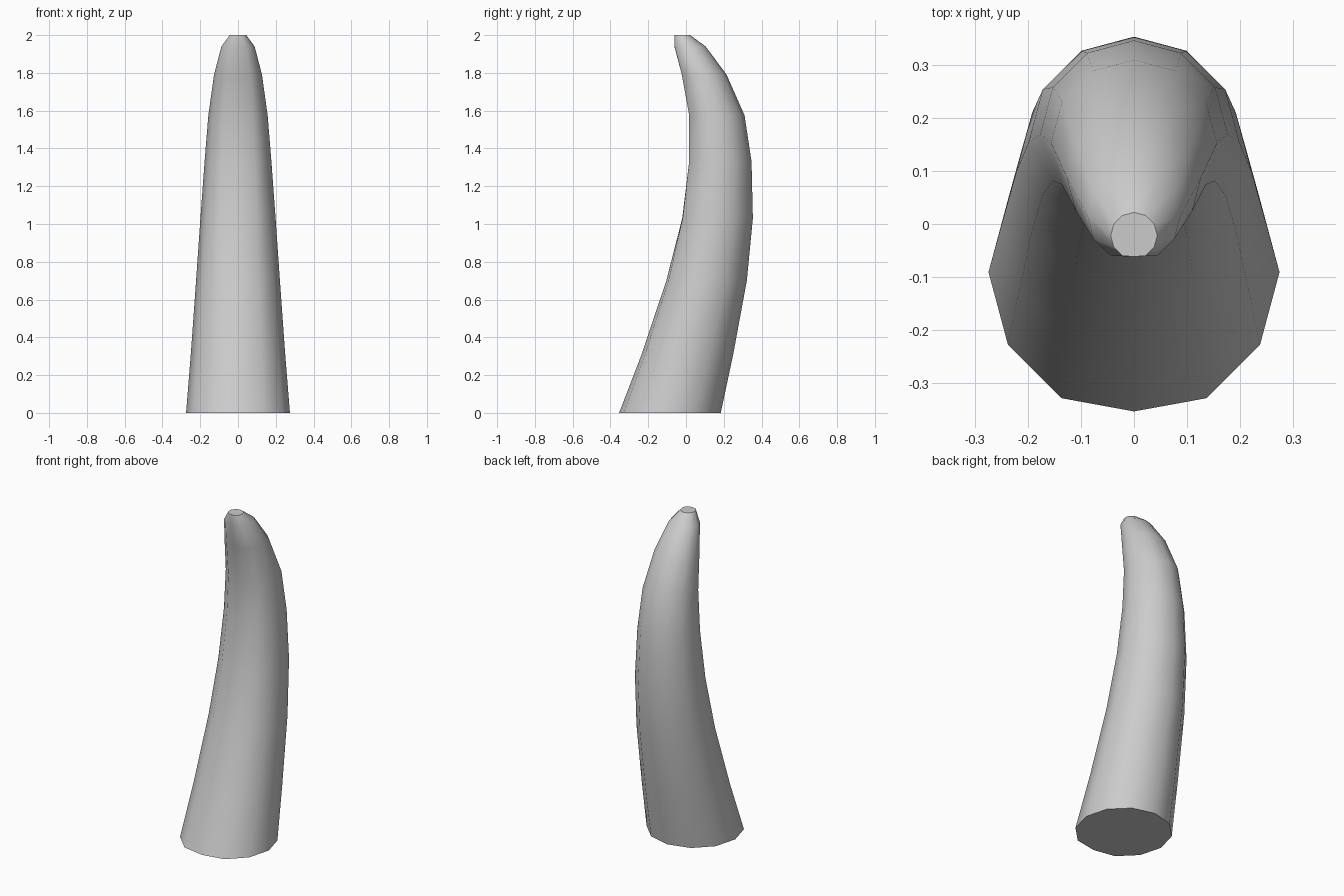
import bpy, bmesh, math

if "Cube" in bpy.data.objects:
    bpy.data.objects.remove(bpy.data.objects["Cube"])

SIDES = 12
# horizontal rings: height, centre y, radius, front-vertex depth (fraction of radius)
RINGS = [
    (0.00, -0.091, 0.275, 0.957),
    (0.31, 0.000, 0.250, 0.94),
    (0.70, 0.100, 0.222, 0.92),
    (1.03, 0.155, 0.199, 0.88),
    (1.33, 0.170, 0.177, 0.84),
    (1.575, 0.153, 0.157, 0.84),
    (1.79, 0.088, 0.127, 0.86),
    (1.94, 0.016, 0.088, 0.88),
    (2.00, -0.022, 0.044, 0.90),
]

bm = bmesh.new()


def add_ring(z, cy, r, front):
    verts = []
    for i in range(SIDES):
        a = 2 * math.pi * i / SIDES - math.pi / 2
        k = front if i == 0 else 1.0  # flattened inner curve of the horn
        verts.append(bm.verts.new((r * math.cos(a), cy + k * r * math.sin(a), z)))
    return verts


# curved, tapering body
rings = [add_ring(*r) for r in RINGS]
for low, high in zip(rings, rings[1:]):
    for i in range(SIDES):
        j = (i + 1) % SIDES
        bm.faces.new((low[i], low[j], high[j], high[i])).smooth = True

# flat base and tip with crisp rims
for ring in (rings[0][::-1], rings[-1]):
    cap = bm.faces.new(ring)
    for e in cap.edges:
        e.smooth = False

mesh = bpy.data.meshes.new("horn")
bm.to_mesh(mesh)
bm.free()
horn = bpy.data.objects.new("horn", mesh)
bpy.context.collection.objects.link(horn)
